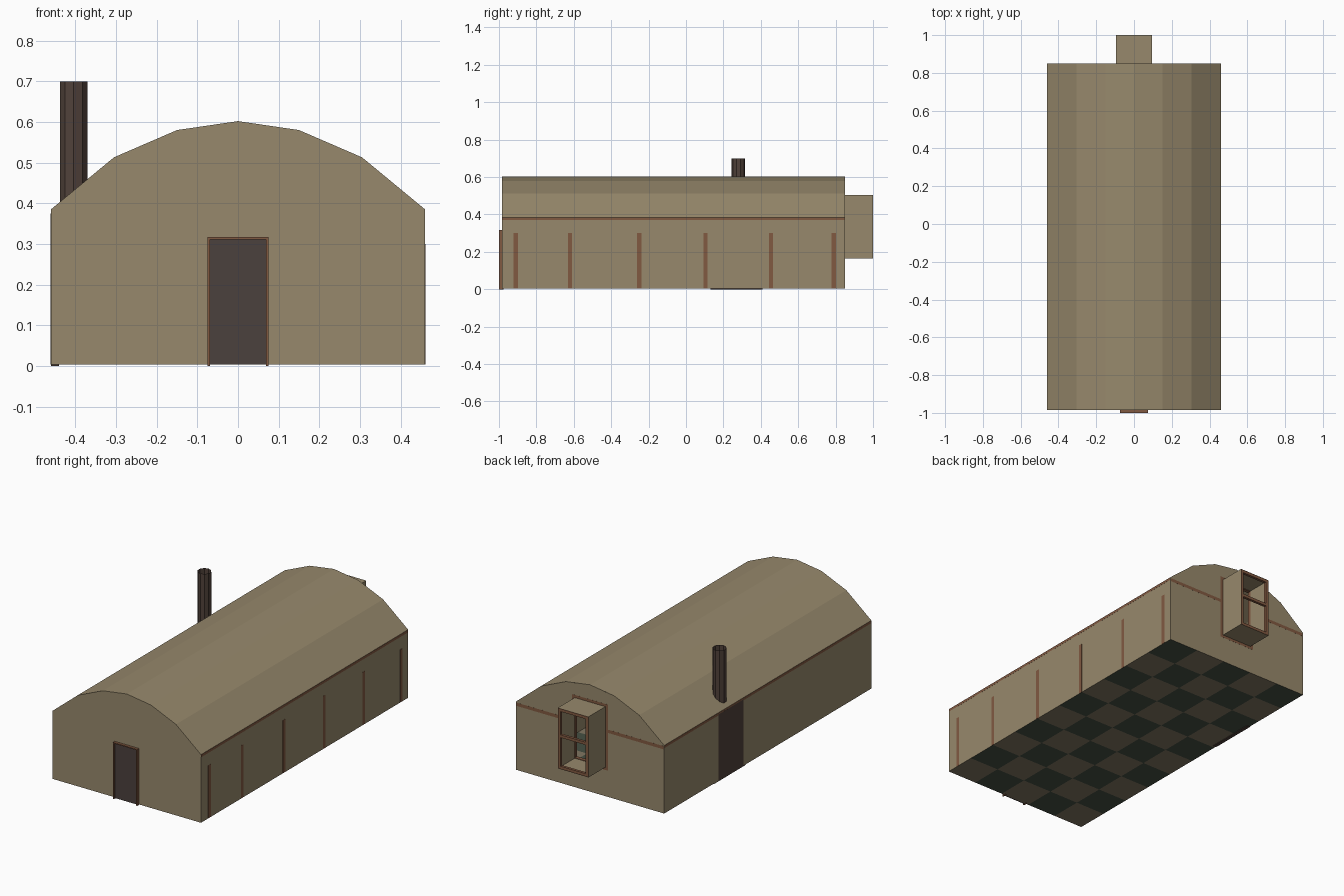
import bpy, bmesh, math

if "Cube" in bpy.data.objects:
    bpy.data.objects.remove(bpy.data.objects["Cube"])

def mat(name, c):
    m = bpy.data.materials.new(name)
    m.diffuse_color = (*c, 1)
    m.use_nodes = True
    m.node_tree.nodes["Principled BSDF"].inputs["Base Color"].default_value = m.diffuse_color
    return m

TAN = mat("tan_metal", (.31, .25, .15))
WOOD = mat("rusty_wood", (.22, .10, .053))
DARK = mat("dark_door", (.07, .053, .048))
SOOT = mat("sooty_iron", (.08, .053, .042))
TILE_A = mat("tile_green", (.06, .08, .055))
TILE_B = mat("tile_brown", (.22, .18, .12))

def finish(name, bm, *mats):
    bmesh.ops.remove_doubles(bm, verts=bm.verts, dist=1e-5)
    me = bpy.data.meshes.new(name)
    bm.to_mesh(me)
    bm.free()
    for m in mats:
        me.materials.append(m)
    ob = bpy.data.objects.new(name, me)
    bpy.context.collection.objects.link(ob)
    return ob

def poly(bm, pts):
    return bm.faces.new([bm.verts.new(p) for p in pts])

def add_box(bm, x, y, z):
    vs = bmesh.ops.create_cube(bm, size=1)["verts"]
    for v in vs:
        v.co = [lo + (c + .5) * (hi - lo) for c, (lo, hi) in zip(v.co, (x, y, z))]

def box(name, x, y, z, m):
    bm = bmesh.new()
    add_box(bm, x, y, z)
    return finish(name, bm, m)

def frame(name, x, y, z, w, m, bars=(), sill=True):
    """Rectangular frame in the xz plane with optional cross bars."""
    bm = bmesh.new()
    for a in ((x[0], x[0] + w), (x[1] - w, x[1])):
        add_box(bm, a, y, z)
    inner = (x[0] + w, x[1] - w)
    add_box(bm, inner, y, (z[1] - w, z[1]))
    if sill:
        add_box(bm, inner, y, (z[0], z[0] + w))
    for b in bars:
        add_box(bm, inner, y, (b - w / 2, b + w / 2))
    return finish(name, bm, m)

Y0, Y1, Z0, W = -.985, .85, .003, .46
BX, BZ = .095, (.165, .505)
half = [(W, Z0), (W, .385), (.305, .513), (.15, .58)]
profile = half + [(0, .602)] + [(-x, z) for x, z in reversed(half)]

# thin-walled hut: side walls and faceted vault
bm = bmesh.new()
for (xa, za), (xb, zb) in zip(profile, profile[1:]):
    poly(bm, [(xa, Y0, za), (xa, Y1, za), (xb, Y1, zb), (xb, Y0, zb)])
# front gable
poly(bm, [(x, Y0, z) for x, z in profile])
# back gable with the window opening
zt = .588
for s in (1, -1):
    poly(bm, [(s * x, Y1, z) for x, z in [(BX, Z0)] + half + [(BX, zt)]])
poly(bm, [(x, Y1, z) for x, z in [(-BX, Z0), (BX, Z0), (BX, BZ[0]), (-BX, BZ[0])]])
poly(bm, [(x, Y1, z) for x, z in [(-BX, BZ[1]), (BX, BZ[1]), (BX, zt), (0, .602), (-BX, zt)]])
finish("hut_shell", bm, TAN)

# chequered floor
bm = bmesh.new()
nx, ny = 5, 10
dx, dy = 2 * W / nx, (Y1 - Y0) / ny
for i in range(nx):
    for j in range(ny):
        xa, ya = W - i * dx, Y1 - j * dy
        f = poly(bm, [(xa, ya, Z0), (xa, ya - dy, Z0), (xa - dx, ya - dy, Z0), (xa - dx, ya, Z0)])
        f.material_index = (i + j) % 2
finish("checker_floor", bm, TILE_A, TILE_B)

# bay window: open tube, outer frame with cross bar, trim at the wall
bm = bmesh.new()
ring = [(-BX, BZ[0]), (BX, BZ[0]), (BX, BZ[1]), (-BX, BZ[1])]
for k in range(4):
    (xa, za), (xb, zb) = ring[k], ring[(k + 1) % 4]
    poly(bm, [(xa, Y1, za), (xb, Y1, zb), (xb, 1, zb), (xa, 1, za)])
finish("bay_sides", bm, TAN)
frame("bay_frame", (-BX + .001, BX - .001), (.985, 1), (BZ[0] + .001, BZ[1] - .001), .016, WOOD, [.35])
frame("bay_wall_trim", (-.112, .112), (.83, .8505), (.15, .52), .018, WOOD)

# door
box("door_panel", (-.07, .07), (-.992, -.98), (Z0, .311), DARK)
frame("door_frame", (-.075, .075), (-1, -.975), (0, .317), .006, WOOD, sill=False)

# inner wall posts, showing slightly through the side walls
for side, s in (("right", 1), ("left", -1)):
    bm = bmesh.new()
    out = .461 if s > 0 else .459
    for y in (-.91, -.62, -.25, .105, .455, .79):
        add_box(bm, sorted((s * .44, s * out)), (y - .011, y + .011), (.004, .30))
        add_box(bm, sorted((s * .438, s * .459)), (y - .011, y + .011), (.30, .372))
    finish(side + "_posts", bm, WOOD)
    # plates under the eaves and across the back wall
    box(side + "_eave_plate", sorted((s * .44, s * .4605)), (Y0 + .002, Y1 - .002), (.370, .384), WOOD)
    box(side + "_back_rail", sorted((s * .112, s * .455)), (.835, .8503), (.362, .380), WOOD)

# stove, its wall shield and hearth plate
box("heat_shield", (-.4606, -.44), (.15, .37), (.004, .375), SOOT)
box("hearth_plate", (-.46, -.44), (.13, .41), (0, .006), SOOT)
bm = bmesh.new()
bmesh.ops.create_cone(bm, cap_ends=True, segments=10, radius1=.07, radius2=.07, depth=.2)
bmesh.ops.translate(bm, verts=bm.verts, vec=(-.365, .28, .105))
finish("stove", bm, SOOT)

# open stove pipe
bm = bmesh.new()
bmesh.ops.create_cone(bm, cap_ends=False, segments=10, radius1=.036, radius2=.036, depth=.5)
bmesh.ops.translate(bm, verts=bm.verts, vec=(-.404, .28, .45))
finish("stove_pipe", bm, SOOT)
